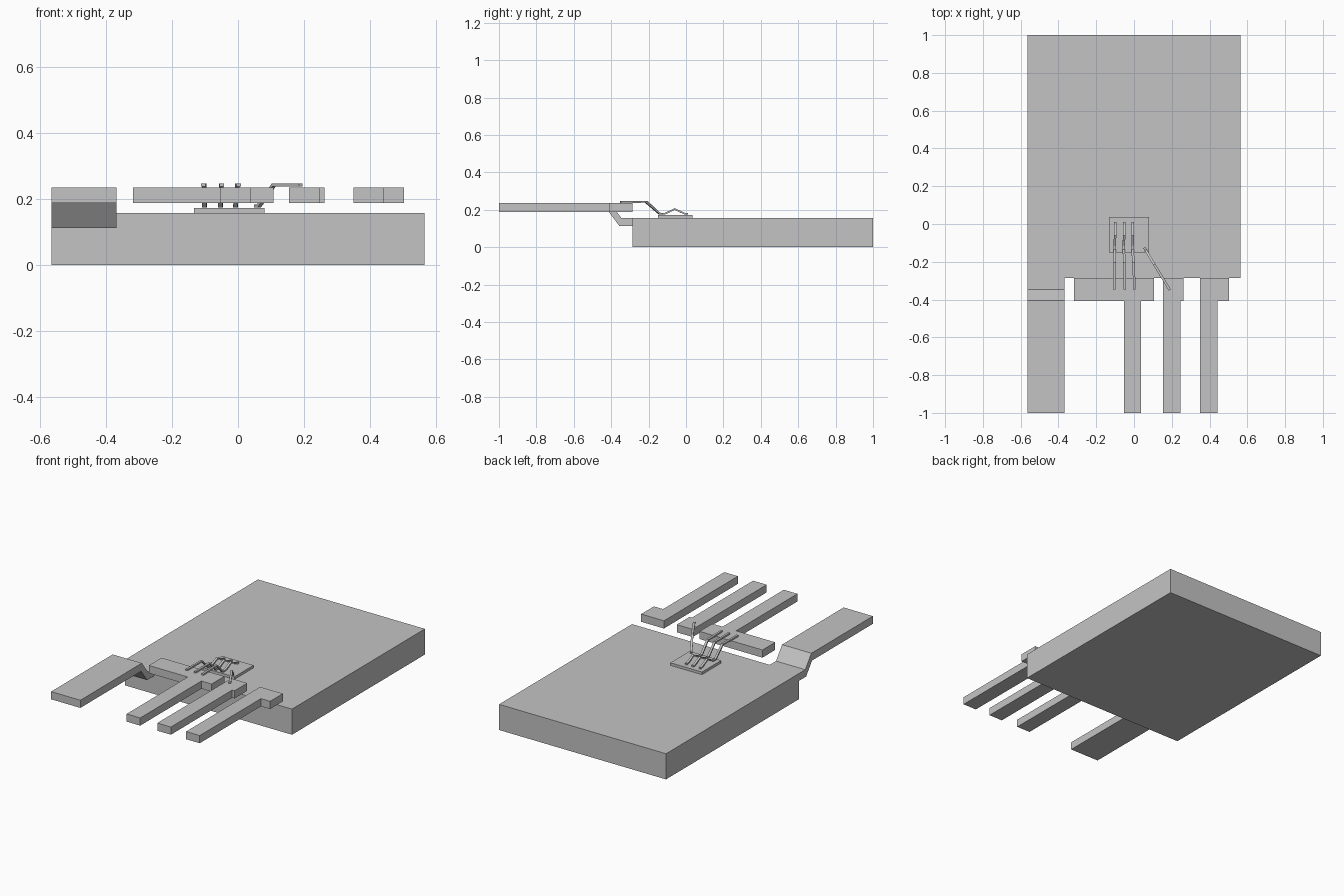
import bpy, bmesh
from mathutils import Vector

cube = bpy.data.objects.get("Cube")
if cube:
    bpy.data.objects.remove(cube, do_unlink=True)

metal = bpy.data.materials.new("plain_grey")
metal.use_nodes = True
metal.diffuse_color = (0.55, 0.55, 0.55, 1)
metal.node_tree.nodes["Principled BSDF"].inputs["Base Color"].default_value = (0.55, 0.55, 0.55, 1)


def finish(name, bm):
    bmesh.ops.recalc_face_normals(bm, faces=bm.faces)
    mesh = bpy.data.meshes.new(name)
    bm.to_mesh(mesh)
    bm.free()
    mesh.materials.append(metal)
    obj = bpy.data.objects.new(name, mesh)
    bpy.context.collection.objects.link(obj)
    return obj


def extrude(name, outline, direction):
    """Solid made by extruding a closed outline along a direction."""
    bm = bmesh.new()
    face = bm.faces.new([bm.verts.new(p) for p in outline])
    new = bmesh.ops.extrude_face_region(bm, geom=[face])["geom"]
    verts = [g for g in new if isinstance(g, bmesh.types.BMVert)]
    bmesh.ops.translate(bm, verts=verts, vec=direction)
    return finish(name, bm)


def plate(name, x0, x1, y0, y1, z0, z1):
    return extrude(name, [(x0, y0, z0), (x1, y0, z0), (x1, y1, z0), (x0, y1, z0)],
                   (0, 0, z1 - z0))


def wire(name, path, width=0.013, thick=0.009):
    """Flat ribbon with a rectangular section swept along a path."""
    pts = [Vector(p) for p in path]
    run = pts[-1] - pts[0]
    side = Vector((-run.y, run.x, 0)).normalized() * width / 2
    bm = bmesh.new()
    rings = []
    for i, p in enumerate(pts):
        tangent = (pts[min(i + 1, len(pts) - 1)] - pts[max(i - 1, 0)]).normalized()
        up = side.cross(tangent).normalized() * thick / 2
        rings.append([bm.verts.new(p + a * side + b * up)
                      for a, b in ((-1, -1), (1, -1), (1, 1), (-1, 1))])
    for r, s in zip(rings, rings[1:]):
        for k in range(4):
            n = (k + 1) % 4
            bm.faces.new((r[k], r[n], s[n], s[k]))
    bm.faces.new(rings[0])
    bm.faces.new(rings[-1])
    return finish(name, bm)


# Heat-spreading base slab and the small die on it
BASE_TOP, LOW, HIGH = 0.157, 0.188, 0.235
BACK, STEP, TIP = -0.285, -0.408, -1.0
plate("base_slab", -0.565, 0.565, BACK, 1.0, 0, BASE_TOP)
plate("die", -0.133, 0.08, -0.15, 0.036, BASE_TOP, 0.173)

# Wide bent lead joined to the slab
bend = [(BACK, 0.112), (-0.355, 0.112), (-0.412, LOW), (TIP, LOW),
        (TIP, HIGH), (-0.405, HIGH), (-0.346, BASE_TOP), (BACK, BASE_TOP)]
extrude("bent_lead", [(-0.565, y, z) for y, z in bend], (0.198, 0, 0))

# Flat leads: wide pad at the back, narrow leg in front
for name, pad0, pad1, leg0, leg1 in (
        ("power_lead", -0.318, 0.107, -0.054, 0.038),
        ("control_lead", 0.154, 0.262, 0.154, 0.246),
        ("spare_lead", 0.349, 0.503, 0.349, 0.441)):
    outline = [(leg0, TIP), (leg1, TIP), (leg1, STEP), (pad1, STEP),
               (pad1, BACK), (pad0, BACK), (pad0, STEP), (leg0, STEP)]
    # Drop repeated corners where pad and leg share an edge
    outline = list(dict.fromkeys(outline))
    extrude(name, [(x, y, LOW) for x, y in outline], (0, 0, HIGH - LOW))

# Three looped wires from the die to the power lead
for i, (x, drift) in enumerate(((-0.1, -0.005), (-0.052, 0.003), (-0.006, 0.008))):
    wire(f"power_wire_{i + 1}", [
        (x, 0.01, 0.178), (x, -0.005, 0.178), (x, -0.06, 0.204),
        (x - 0.002, -0.115, 0.178), (x - 0.002, -0.138, 0.178),
        (x + drift / 2, -0.205, 0.242), (x + drift, -0.347, 0.242)])

# Single slanted wire to the control lead
wire("control_wire", [(0.054, -0.125, 0.178), (0.063, -0.14, 0.178),
                      (0.108, -0.215, 0.242), (0.19, -0.35, 0.242)])
